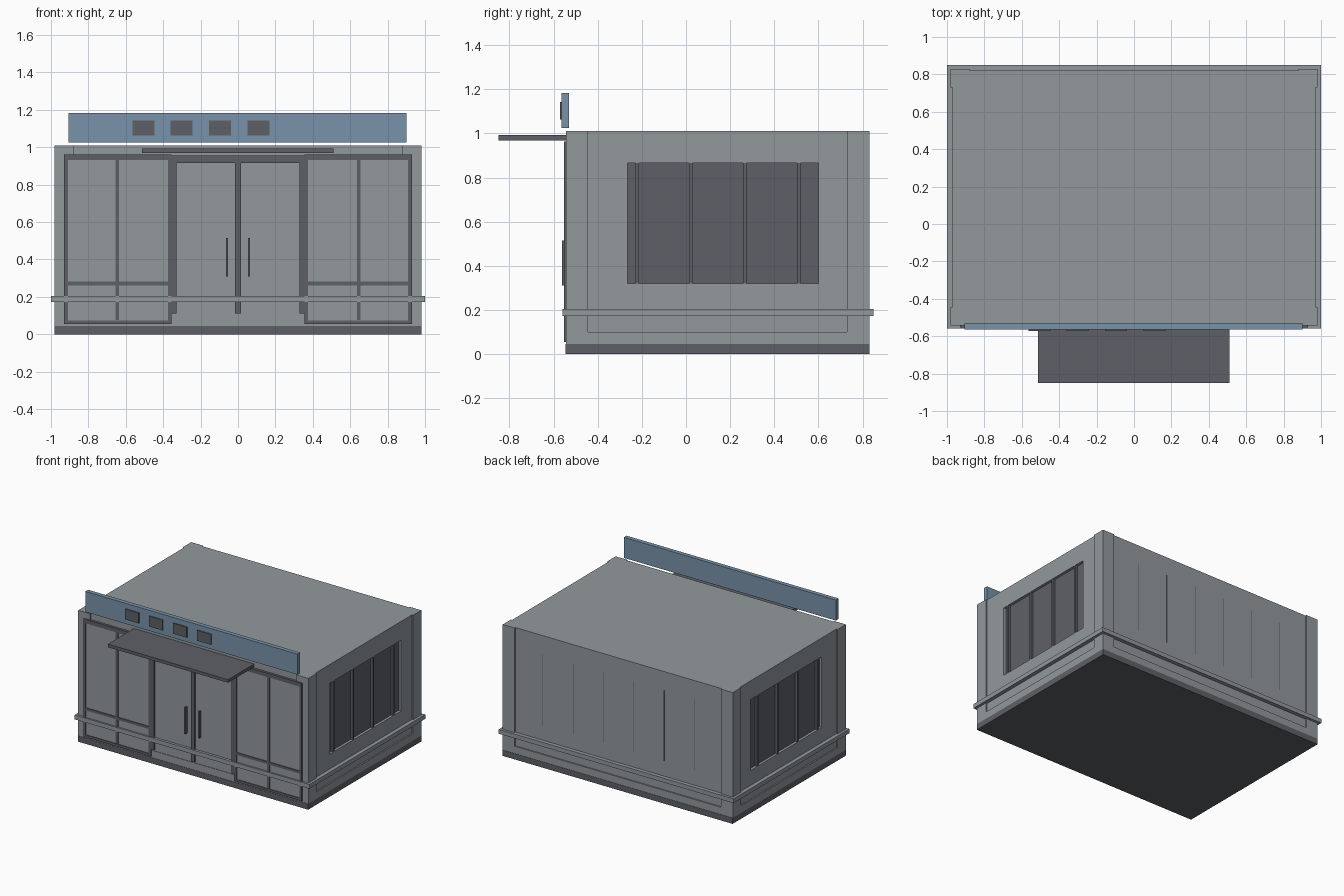
import bpy, bmesh

if "Cube" in bpy.data.objects:
    bpy.data.objects.remove(bpy.data.objects["Cube"])


def mat(name, rgb):
    m = bpy.data.materials.new(name)
    m.diffuse_color = (*rgb, 1)
    m.use_nodes = True
    m.node_tree.nodes["Principled BSDF"].inputs["Base Color"].default_value = m.diffuse_color
    return m


WALL = mat("wall grey", (0.29, 0.32, 0.335))
DARK = mat("dark trim grey", (0.112, 0.118, 0.135))
BLUE = mat("sign blue", (0.19, 0.29, 0.40))


def add_object(name, bm, material):
    bmesh.ops.recalc_face_normals(bm, faces=bm.faces)
    me = bpy.data.meshes.new(name)
    bm.to_mesh(me)
    bm.free()
    me.materials.append(material)
    ob = bpy.data.objects.new(name, me)
    bpy.context.collection.objects.link(ob)
    return ob


def boxes(name, material, *ranges):
    """One object from boxes given as (x0, x1, y0, y1, z0, z1)."""
    bm = bmesh.new()
    for x0, x1, y0, y1, z0, z1 in ranges:
        vs = bmesh.ops.create_cube(bm, size=1)["verts"]
        for v in vs:
            v.co = (x0 + (v.co.x + .5) * (x1 - x0),
                    y0 + (v.co.y + .5) * (y1 - y0),
                    z0 + (v.co.z + .5) * (z1 - z0))
    return add_object(name, bm, material)


def side(s, x0, x1):
    return (min(s * x0, s * x1), max(s * x0, s * x1))


# Walls: footprint with raised corner posts, extruded upward
CY, HX, HY = 0.143, 0.98, 0.687
quarter = [(HX - .01, HY - .1), (HX, HY - .1), (HX, HY), (HX - .1, HY), (HX - .1, HY - .01)]
outline = []
for sx, sy in ((1, 1), (-1, 1), (-1, -1), (1, -1)):
    pts = [(sx * x, CY + sy * y) for x, y in quarter]
    outline += pts if sx * sy > 0 else pts[::-1]
bm = bmesh.new()
face = bm.faces.new([bm.verts.new((x, y, 0.1)) for x, y in outline])
ext = bmesh.ops.extrude_face_region(bm, geom=[face])["geom"]
bmesh.ops.translate(bm, vec=(0, 0, 0.91), verts=[v for v in ext if isinstance(v, bmesh.types.BMVert)])
walls = add_object("walls", bm, WALL)

# Lower wall, base and belt moulding
boxes("lower_wall", WALL, (-HX, HX, CY - HY, CY + HY, 0.045, 0.1))
boxes("base", DARK, (-HX, HX, CY - HY - .002, CY + HY + .002, 0, 0.045))
boxes("belt_moulding", WALL, (-1, 1, -0.56, 0.85, 0.172, 0.205))

# Side windows: recess cut, dark pane and mullions
for s, label in ((1, "right"), (-1, "left")):
    cutter = boxes(label + "_window_cutter", WALL, (*side(s, 0.945, 1.05), -0.265, 0.6, 0.32, 0.865))
    cutter.hide_render = True
    cutter.hide_viewport = True
    cutter.display_type = 'WIRE'
    mod = walls.modifiers.new(label + "_window_cut", 'BOOLEAN')
    mod.object = cutter
    mod.operation = 'DIFFERENCE'
    mod.solver = 'EXACT'
    boxes(label + "_window_pane", DARK, (*side(s, 0.942, 0.95), -0.265, 0.6, 0.32, 0.865))
    boxes(label + "_window_mullions", DARK,
          *[(*side(s, 0.949, 0.969), y - .008, y + .008, 0.32, 0.865) for y in (-0.22, 0.022, 0.265, 0.51)])

# Back wall: thin vertical seams almost flush with the wall
boxes("back_wall_seams", DARK,
      *[(x - .002, x + .002, 0.815, 0.8206, 0.32, 0.865)
        for x in (-0.645, -0.387, -0.129, 0.129, 0.387, 0.645)])

# Storefront: side panels with frames
for s, label in ((1, "right"), (-1, "left")):
    fy = (-0.553, -0.53)
    boxes(label + "_storefront_panel", WALL, (*side(s, 0.36, 0.925), -0.547, -0.53, 0.06, 0.96))
    boxes(label + "_storefront_frame", DARK,
          (*side(s, 0.91, 0.93), *fy, 0.055, 0.962),
          (*side(s, 0.355, 0.375), *fy, 0.055, 0.962),
          (*side(s, 0.635, 0.655), *fy, 0.075, 0.935),
          (*side(s, 0.375, 0.91), *fy, 0.055, 0.073),
          (*side(s, 0.375, 0.91), *fy, 0.262, 0.281),
          (*side(s, 0.375, 0.91), *fy, 0.932, 0.962))
    # Door handle
    boxes(label + "_door_handle", DARK, (*side(s, 0.054, 0.065), -0.562, -0.53, 0.31, 0.515))

# Double door
boxes("door_panels", WALL, (-0.355, 0.355, -0.540, -0.53, 0.1, 0.95))
boxes("door_frame", DARK,
      (-0.355, -0.33, -0.55, -0.53, 0.11, 0.955), (0.33, 0.355, -0.55, -0.53, 0.11, 0.955),
      (-0.016, 0.016, -0.55, -0.53, 0.11, 0.915), (-0.33, 0.33, -0.55, -0.53, 0.915, 0.955))

# Entrance canopy
boxes("canopy", DARK, (-0.513, 0.511, -0.85, -0.53, 0.968, 0.992))

# Sign board with four plain blocks
boxes("sign_board", BLUE, (-0.905, 0.9, -0.563, -0.53, 1.025, 1.183))
boxes("sign_blocks", DARK,
      *[(x, x + .117, -0.571, -0.56, 1.062, 1.142) for x in (-0.563, -0.36, -0.154, 0.051)])
